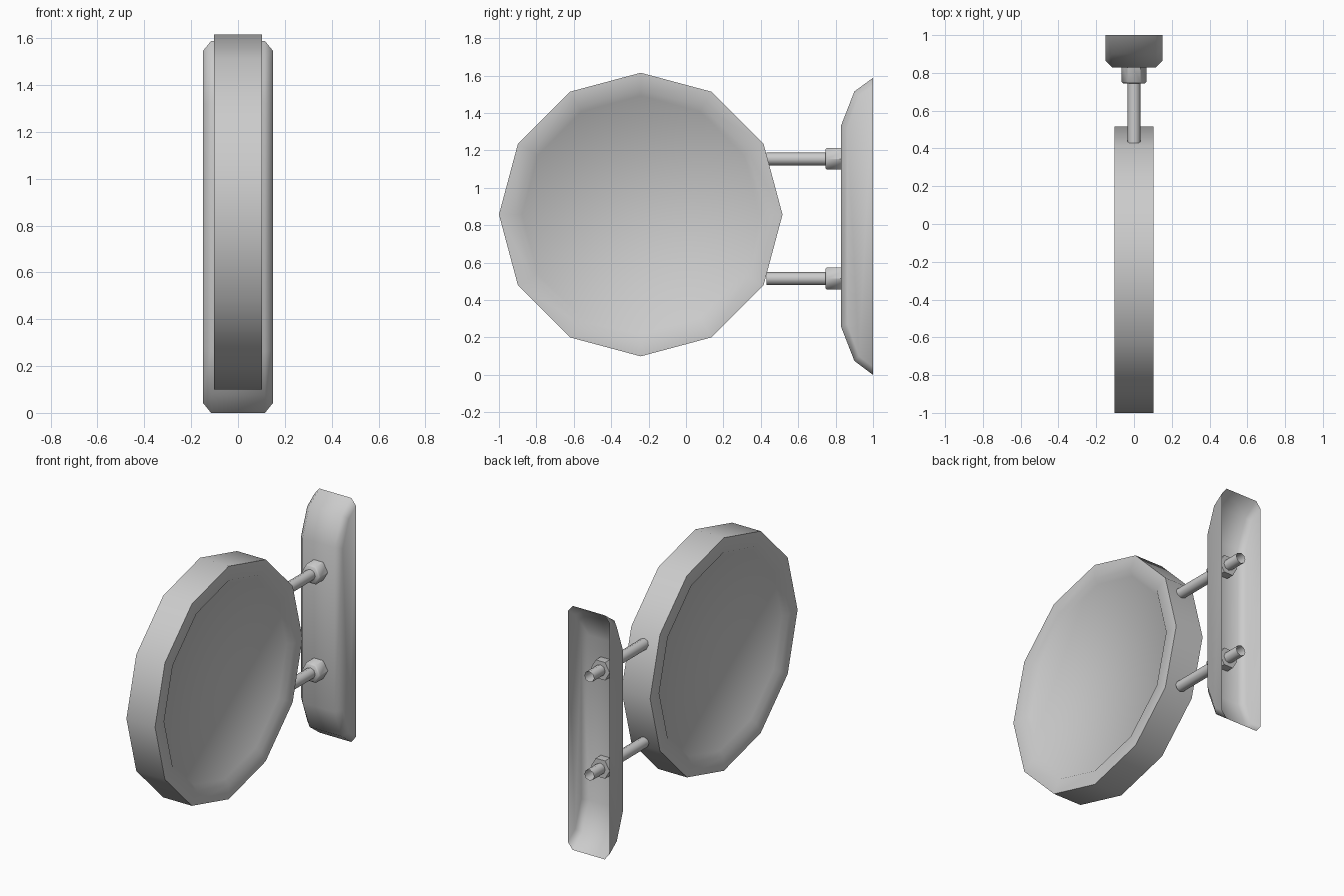
import bpy, bmesh, math
from mathutils import Matrix

if "Cube" in bpy.data.objects:
    bpy.data.objects.remove(bpy.data.objects["Cube"])


def finish(name, bm, angle, recalc=True):
    if recalc:
        bmesh.ops.recalc_face_normals(bm, faces=bm.faces)
    me = bpy.data.meshes.new(name)
    bm.to_mesh(me)
    bm.free()
    ob = bpy.data.objects.new(name, me)
    bpy.context.collection.objects.link(ob)
    for p in me.polygons:
        p.use_smooth = True
    me.set_sharp_from_angle(angle=math.radians(angle))
    return ob


def bridge(bm, a, b):
    n = len(a)
    for i in range(n):
        j = (i + 1) % n
        bm.faces.new((a[i], a[j], b[j], b[i]))


# Round sign: twelve-sided drum with a shallow dished panel on each face
bm = bmesh.new()
CY, CZ = -0.242, 0.857
sections = [(-0.075, 0.635), (-0.103, 0.665), (-0.103, 0.758),
            (0.103, 0.758), (0.103, 0.665), (0.075, 0.635)]
rings = []
for x, r in sections:
    rings.append([bm.verts.new((x, CY + r * math.cos(math.tau * i / 12),
                                CZ + r * math.sin(math.tau * i / 12))) for i in range(12)])
for a, b in zip(rings, rings[1:]):
    bridge(bm, a, b)
bm.faces.new(rings[0])
bm.faces.new(rings[-1])
finish("sign_disc", bm, 60)

# Wall plate: open-backed shell with tapered ends and chamfered sides
bm = bmesh.new()
outer = [(1.0, 0.0), (0.9, 0.075), (0.828, 0.26),
         (0.828, 1.33), (0.9, 1.515), (1.0, 1.588)]
inner = [(1.0, 0.043), (0.925, 0.1), (0.863, 0.27),
         (0.863, 1.32), (0.925, 1.49), (1.0, 1.545)]
rows = []
for x, prof in [(-0.15, inner), (-0.115, outer), (0.115, outer), (0.15, inner)]:
    rows.append([bm.verts.new((x, y, z)) for y, z in prof])
for a, b in zip(rows, rows[1:]):
    for i in range(5):
        bm.faces.new((a[i], b[i], b[i + 1], a[i + 1]))
bm.faces.new(rows[0])
bm.faces.new(rows[-1])
finish("wall_plate", bm, 60)


def y_prism(name, sides, radius, y0, y1, z, capped, turn=0.0, chamfer=0.0):
    bm = bmesh.new()
    secs = [(y0, radius), (y1, radius)]
    if chamfer:
        secs = [(y0, radius - chamfer), (y0 + chamfer, radius), (y1, radius)]
    rings = [[bm.verts.new((r * math.cos(turn + math.tau * i / sides), y,
                            z + r * math.sin(turn + math.tau * i / sides)))
              for i in range(sides)] for y, r in secs]
    for a, b in zip(rings, rings[1:]):
        bridge(bm, a, b)
    if capped:
        bm.faces.new(rings[0])
        bm.faces.new(rings[-1])
    return finish(name, bm, 50)


# Two support rods with hexagonal collars
for label, z in (("upper", 1.155), ("lower", 0.515)):
    y_prism(label + "_rod", 8, 0.035, 0.43, 0.995, z, False)
    y_prism(label + "_collar", 6, 0.067, 0.745, 0.88, z, True, chamfer=0.008)
